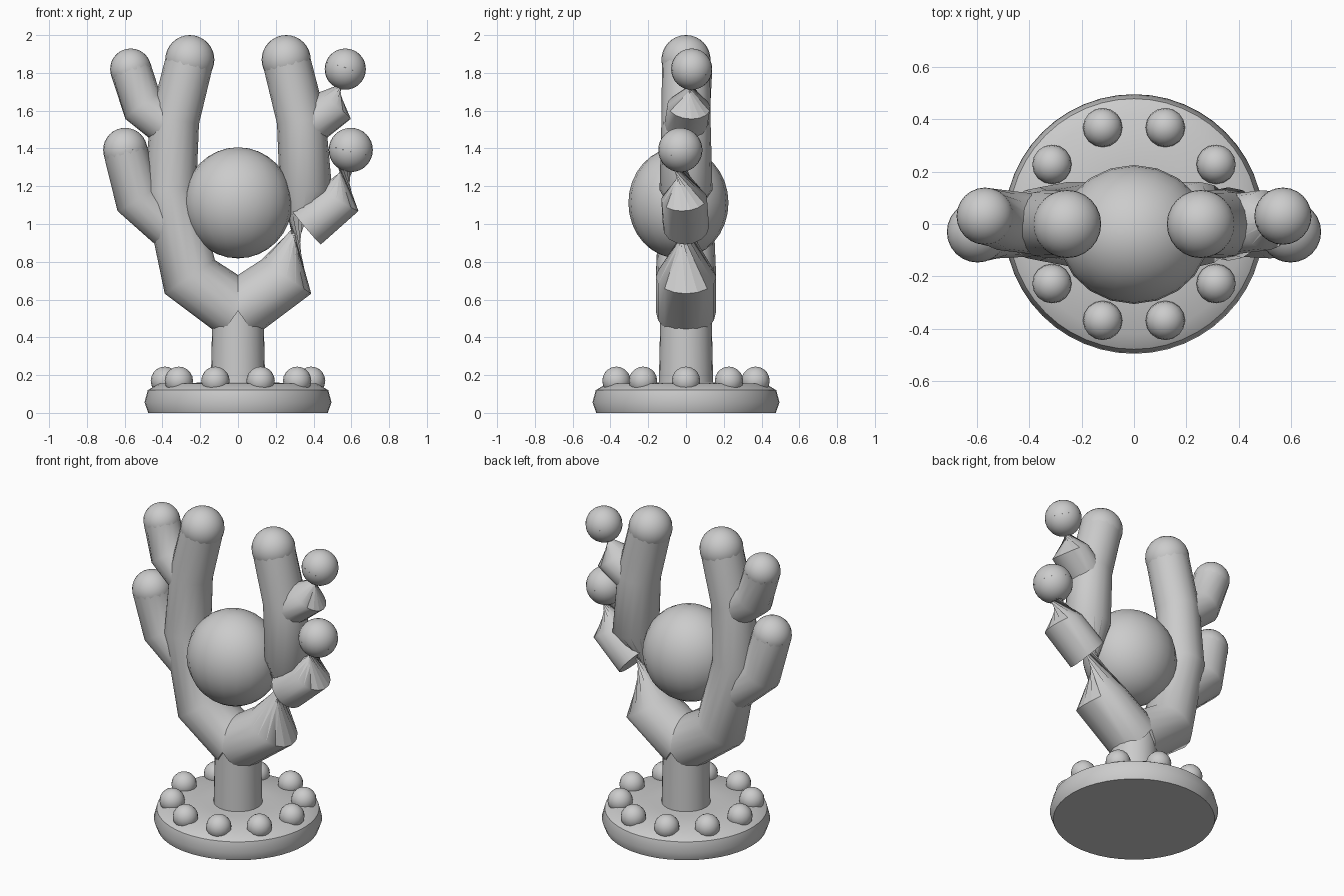
import bpy, bmesh, math
from mathutils import Vector, Matrix

if "Cube" in bpy.data.objects:
    bpy.data.objects.remove(bpy.data.objects["Cube"])

grey = bpy.data.materials.new("plain_grey")
grey.diffuse_color = (0.6, 0.6, 0.6, 1)
grey.use_nodes = True
grey.node_tree.nodes["Principled BSDF"].inputs["Base Color"].default_value = grey.diffuse_color


def finish(name, bm, angle=40):
    me = bpy.data.meshes.new(name)
    bm.to_mesh(me)
    bm.free()
    me.materials.append(grey)
    ob = bpy.data.objects.new(name, me)
    bpy.context.collection.objects.link(ob)
    bpy.ops.object.select_all(action='DESELECT')
    ob.select_set(True)
    bpy.context.view_layer.objects.active = ob
    bpy.ops.object.shade_smooth_by_angle(angle=math.radians(angle))
    return ob


def ball(name, centre, scale, segs=24, rings=16):
    bm = bmesh.new()
    mat = Matrix.Translation(centre) @ Matrix.Diagonal((*scale, 1))
    bmesh.ops.create_uvsphere(bm, u_segments=segs, v_segments=rings, radius=1, matrix=mat)
    return finish(name, bm)


def lathe(name, profile, sides):
    bm = bmesh.new()
    rings = [[bm.verts.new((r * math.cos(2 * math.pi * i / sides),
                            r * math.sin(2 * math.pi * i / sides), z))
              for i in range(sides)] for r, z in profile]
    for a, b in zip(rings, rings[1:]):
        for i in range(sides):
            j = (i + 1) % sides
            bm.faces.new((a[i], a[j], b[j], b[i]))
    bm.faces.new(rings[0][::-1])
    bm.faces.new(rings[-1])
    return finish(name, bm)


def tube(name, path, radii, sides=16):
    # The ring frame swaps its reference axis on steep parts, which gives
    # the pinched half-turn seen on the right-hand branches.
    pts = [Vector(p) for p in path]
    bm = bmesh.new()
    rings = []
    for k, (p, r) in enumerate(zip(pts, radii)):
        t = Vector((0, 0, 0))
        if k > 0:
            t += (p - pts[k - 1]).normalized()
        if k < len(pts) - 1:
            t += (pts[k + 1] - p).normalized()
        t.normalize()
        ref = Vector((0, 0, 1)) if abs(t.z) < 0.9 else Vector((1, 0, 0))
        u = t.cross(ref).normalized()
        v = t.cross(u)
        rings.append([bm.verts.new(p + r * (math.cos(a) * u + math.sin(a) * v))
                      for a in (2 * math.pi * i / sides for i in range(sides))])
    for a, b in zip(rings, rings[1:]):
        for i in range(sides):
            j = (i + 1) % sides
            bm.faces.new((a[i], a[j], b[j]))
            bm.faces.new((a[i], b[j], b[i]))
    bm.faces.new(rings[0][::-1])
    bm.faces.new(rings[-1])
    return finish(name, bm, 60)


# Round base with rolled rim, and the trunk
lathe("base", [(0.475, 0), (0.495, 0.055), (0.478, 0.12), (0.42, 0.155), (0.2, 0.16)], 48)
lathe("trunk", [(0.145, 0.1), (0.135, 0.56)], 24)

# Ring of pebbles on the base
for n in range(10):
    a = n * math.pi / 5
    ball("pebble", (0.387 * math.cos(a), 0.387 * math.sin(a), 0.17), (0.075,) * 3, 16, 10)

# Large ball held between the branches
ball("centre_ball", (0, -0.04, 1.112), (0.287, 0.265, 0.294), 20, 16)

# Branches, side shoots and rounded tips, left and right
for side, s in (("left", -1), ("right", 1)):
    tube(side + "_branch", [(0, 0, 0.54), (s * 0.255, 0, 0.72), (s * 0.36, 0, 1.18),
                            (s * 0.335, 0, 1.55), (s * 0.255, 0, 1.87)],
         [0.16, 0.16, 0.14, 0.13, 0.127])
    ball(side + "_branch_tip", (s * 0.255, 0, 1.87), (0.13,) * 3)
    tube(side + "_lower_shoot", [(s * 0.36, 0, 0.985), (s * 0.535, -0.01, 1.133),
                                 (s * 0.597, -0.03, 1.392)], [0.122, 0.122, 0.117])
    ball(side + "_lower_tip", (s * 0.597, -0.03, 1.392), (0.117,) * 3)
    tube(side + "_upper_shoot", [(s * 0.38, 0, 1.53), (s * 0.504, 0.015, 1.623),
                                 (s * 0.568, 0.03, 1.82)], [0.115, 0.115, 0.109])
    ball(side + "_upper_tip", (s * 0.568, 0.03, 1.82), (0.109,) * 3)
